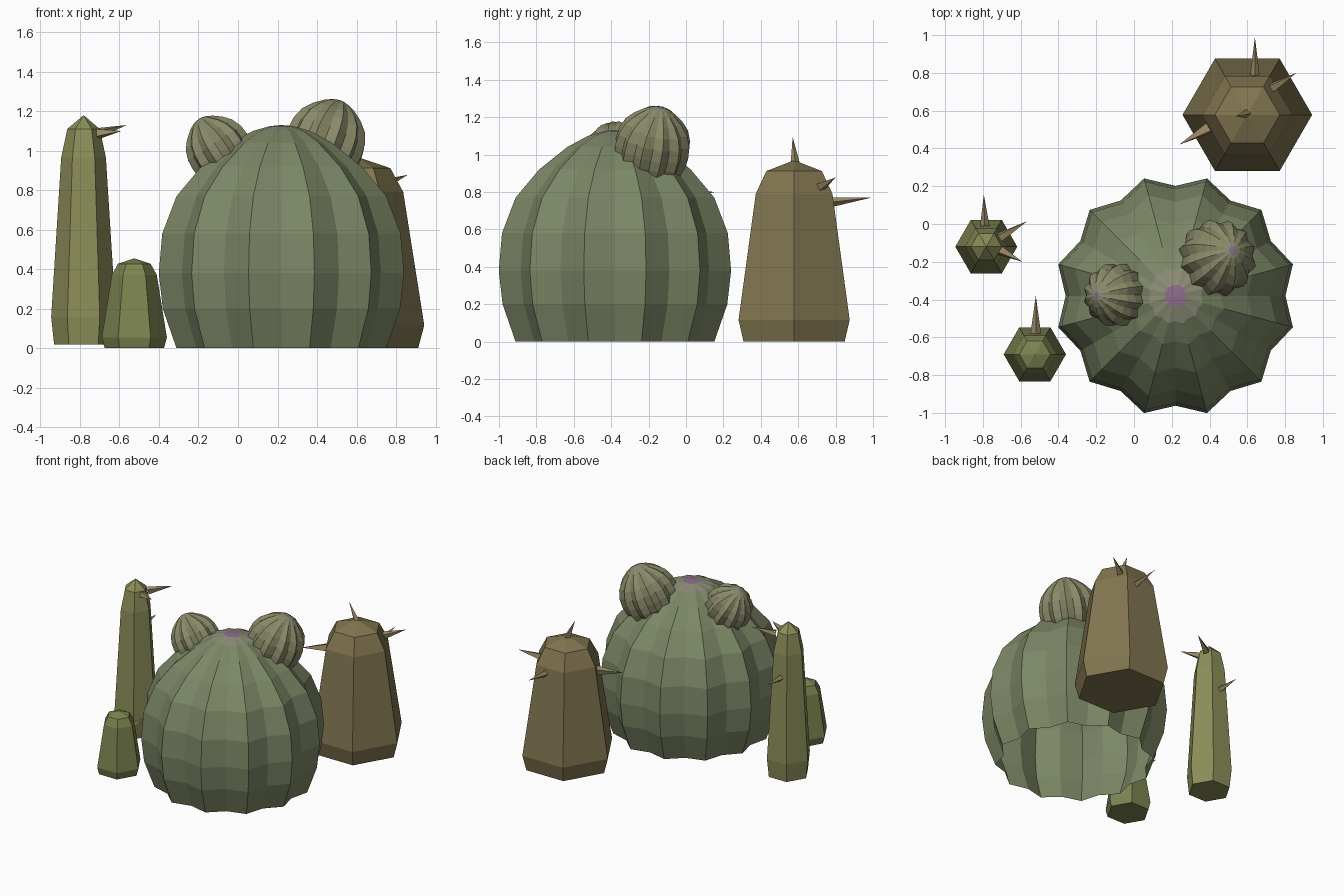
import bpy, math
from mathutils import Vector

if "Cube" in bpy.data.objects:
    bpy.data.objects.remove(bpy.data.objects["Cube"])


def material(name, rgb):
    m = bpy.data.materials.new(name)
    m.diffuse_color = (*rgb, 1)
    m.use_nodes = True
    m.node_tree.nodes["Principled BSDF"].inputs["Base Color"].default_value = m.diffuse_color
    return m


GREEN = material("barrel_green", (0.20, 0.24, 0.13))
PALE = material("crown_pale", (0.26, 0.26, 0.18))
PINK = material("crown_pink", (0.28, 0.15, 0.26))
OLIVE = material("bud_olive", (0.25, 0.25, 0.14))
TALL = material("tall_green", (0.26, 0.27, 0.10))
SHORT = material("short_green", (0.20, 0.23, 0.08))
BROWN = material("stump_brown", (0.22, 0.18, 0.08))
THORN = material("thorn_tan", (0.32, 0.25, 0.13))


def lathe(name, rings, apex_z, angles, mats, cap):
    """Stack rings of (z, radii per angle), closed by an apex point."""
    n = len(angles)
    verts = [(r[i] * math.cos(a), r[i] * math.sin(a), z)
             for z, r in rings for i, a in enumerate(angles)]
    verts.append((0, 0, apex_z))
    faces = [(k * n + i, k * n + (i + 1) % n, (k + 1) * n + (i + 1) % n, (k + 1) * n + i)
             for k in range(len(rings) - 1) for i in range(n)]
    last = (len(rings) - 1) * n
    faces += [(last + i, last + (i + 1) % n, len(verts) - 1) for i in range(n)]
    if cap:
        faces.append(tuple(range(n))[::-1])
    me = bpy.data.meshes.new(name)
    me.from_pydata(verts, [], faces)
    for m in mats:
        me.materials.append(m)
    ob = bpy.data.objects.new(name, me)
    bpy.context.collection.objects.link(ob)
    return ob


# Ribbed barrel: (z, radius at the ribs)
BARREL = [(0, .55), (.20, .622), (.38, .643), (.58, .625), (.77, .55),
          (.92, .42), (1.04, .265), (1.10, .15), (1.125, .06)]


def barrel(name, base, axis, scale, body, valley):
    n = 24
    angles = [math.radians(15 * i) for i in range(n)]
    rings = [(z, [r * (1 if i % 2 else valley) for i in range(n)]) for z, r in BARREL]
    ob = lathe(name, rings, 1.13, angles, [body, PALE, PINK], False)
    for i, p in enumerate(ob.data.polygons):
        row = i // n
        p.material_index = max(0, row - len(BARREL) + 3)
    ob.location = base
    ob.scale = (scale,) * 3
    ob.rotation_mode = 'QUATERNION'
    ob.rotation_quaternion = Vector((0, 0, 1)).rotation_difference(Vector(axis))
    return ob


barrel("barrel_cactus", (.22, -.38, 0), (0, 0, 1), 1, GREEN, .905)
barrel("right_bud", (.395, -.205, .92), (.35, .19, .92), .32, OLIVE, .88)
barrel("left_bud", (-.035, -.375, .91), (-.55, 0, .84), .265, OLIVE, .88)

# Six-sided columns sharing one profile: (height fraction, radius fraction)
COLUMN = [(0, .91), (.12, 1), (.815, .69), (.94, .5)]


def column(name, x, y, z, radius, height, mat):
    angles = [math.radians(60 * i) for i in range(6)]
    rings = [(h * height, [r * radius] * 6) for h, r in COLUMN]
    lathe(name, rings, height, angles, [mat], True).location = (x, y, z)


column("tall_column", -.782, -.12, .02, .164, 1.16, TALL)
column("short_column", -.525, -.69, 0, .165, .455, SHORT)
column("stump_column", .60, .578, 0, .343, .97, BROWN)


# Four-sided thorns running from base point to tip
def thorn(name, base, tip, radius):
    d = Vector(tip) - Vector(base)
    ob = lathe(name, [(0, [radius] * 4)], d.length,
               [math.radians(90 * i) for i in range(4)], [THORN], True)
    ob.location = base
    ob.rotation_mode = 'QUATERNION'
    ob.rotation_quaternion = Vector((0, 0, 1)).rotation_difference(d)


THORNS = [
    ("stump_thorn_back", (.64, .77, .745), (.64, .99, .77), .027),
    ("stump_thorn_right", (.72, .715, .825), (.86, .80, .878), .03),
    ("stump_thorn_left", (.40, .51, .73), (.24, .42, .72), .035),
    ("stump_thorn_top", (.60, .585, .945), (.54, .57, 1.095), .026),
    ("tall_thorn_back", (-.79, -.01, .79), (-.795, .155, .80), .025),
    ("tall_thorn_right", (-.71, -.07, 1.09), (-.565, .015, 1.13), .028),
    ("tall_thorn_front", (-.71, -.14, 1.085), (-.59, -.20, 1.10), .028),
    ("short_thorn_back", (-.52, -.58, .28), (-.52, -.38, .29), .028),
]
for t in THORNS:
    thorn(*t)
